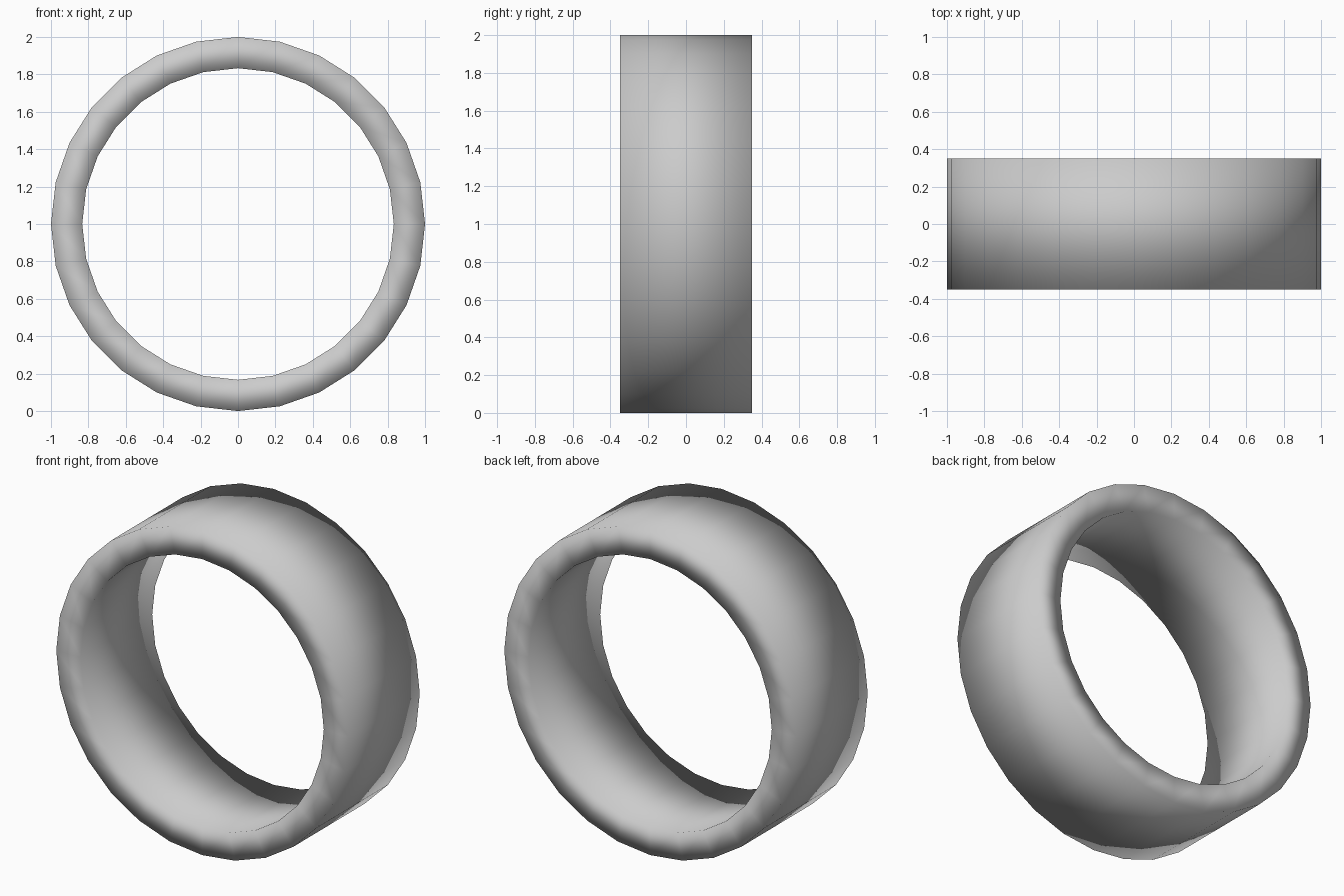
import bpy, bmesh, math

if "Cube" in bpy.data.objects:
    bpy.data.objects.remove(bpy.data.objects["Cube"])

SIDES = 28
OUTER, INNER, HALF = 1.0, 0.833, 0.35

# Square ring section, revolved around the y axis
section = [(OUTER, -HALF), (OUTER, HALF), (INNER, HALF), (INNER, -HALF)]
bm = bmesh.new()
rings = []
for i in range(SIDES):
    a = 2 * math.pi * i / SIDES
    rings.append([bm.verts.new((r * math.sin(a), y, 1 + r * math.cos(a))) for r, y in section])
for i in range(SIDES):
    p, q = rings[i], rings[(i + 1) % SIDES]
    for j in range(4):
        k = (j + 1) % 4
        bm.faces.new((p[j], p[k], q[k], q[j]))
bmesh.ops.recalc_face_normals(bm, faces=bm.faces[:])

# Soft shading across every edge
for f in bm.faces:
    f.smooth = True

mesh = bpy.data.meshes.new("ring_band")
bm.to_mesh(mesh)
bm.free()
ring = bpy.data.objects.new("ring_band", mesh)
bpy.context.collection.objects.link(ring)
